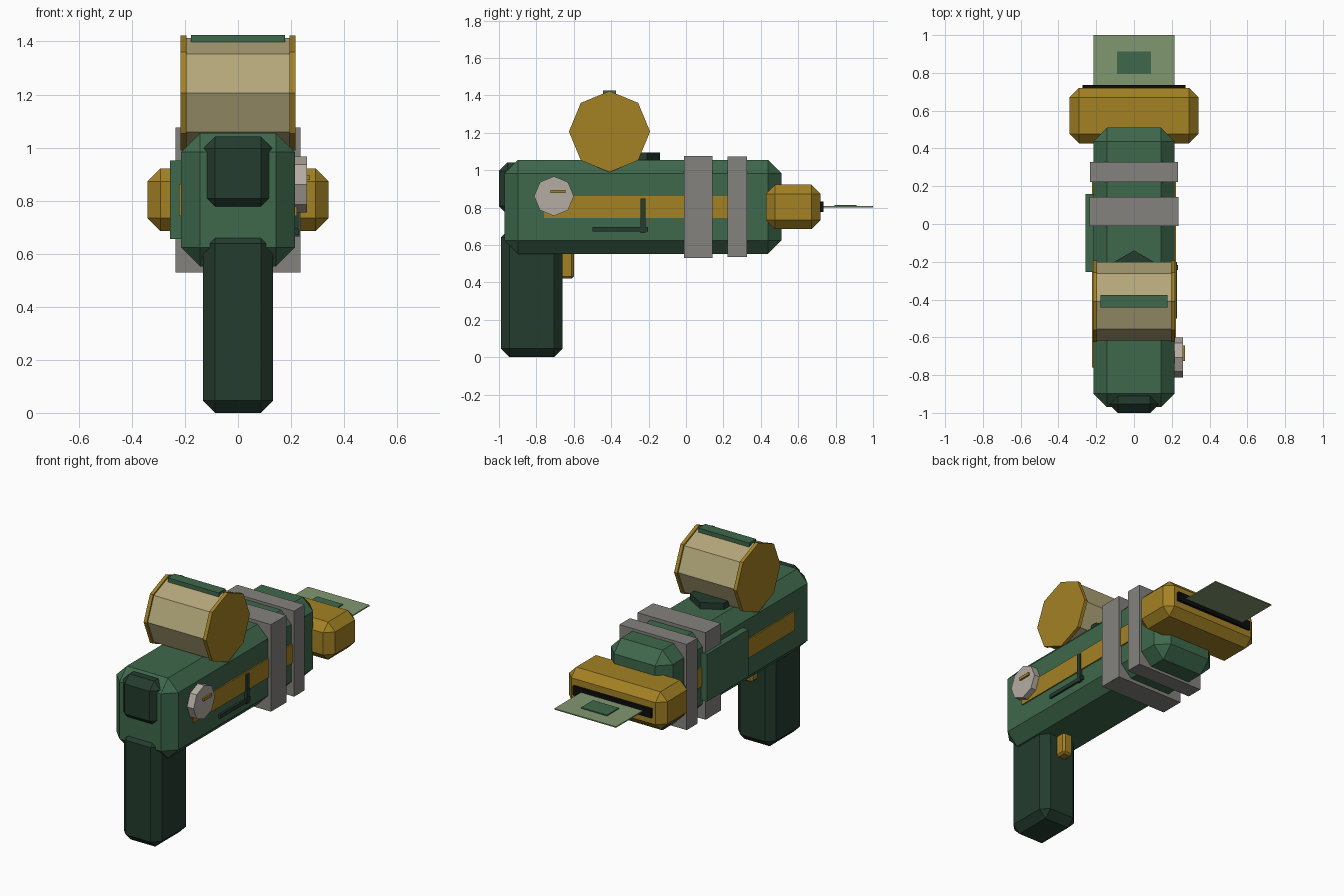
import bpy, bmesh, math
from mathutils import Matrix

if "Cube" in bpy.data.objects:
    bpy.data.objects.remove(bpy.data.objects["Cube"])


def material(name, hex_code):
    srgb = [int(hex_code[i:i + 2], 16) / 255 for i in (0, 2, 4)]
    lin = [c / 12.92 if c < 0.04045 else ((c + 0.055) / 1.055) ** 2.4 for c in srgb]
    m = bpy.data.materials.new(name)
    m.diffuse_color = (*lin, 1)
    m.use_nodes = True
    m.node_tree.nodes["Principled BSDF"].inputs["Base Color"].default_value = m.diffuse_color
    return m


GREEN = material("body_green", "3E684C")
DARK = material("dark_green", "243C2E")
GOLD = material("gold", "A38124")
BEIGE = material("beige", "B3A77A")
GRAY = material("band_gray", "84827E")
SILVER = material("warm_silver", "B4ACA2")
PAPER = material("paper_green", "809870")
BLACK = material("slot_black", "0C0C0C")


def finish(bm, name, mat):
    bmesh.ops.recalc_face_normals(bm, faces=bm.faces)
    mesh = bpy.data.meshes.new(name)
    bm.to_mesh(mesh)
    bm.free()
    mesh.materials.append(mat)
    ob = bpy.data.objects.new(name, mesh)
    bpy.context.collection.objects.link(ob)
    return ob


def box(name, mat, x, y, z, bevel=0):
    """Box from (min, max) ranges, with optional flat chamfer."""
    bm = bmesh.new()
    bmesh.ops.create_cube(bm, size=1)
    for v in bm.verts:
        for i, r in enumerate((x, y, z)):
            v.co[i] = r[0] if v.co[i] < 0 else r[1]
    if bevel:
        bmesh.ops.bevel(bm, geom=bm.edges[:], offset=bevel, segments=1,
                        affect='EDGES', profile=0.5)
    return finish(bm, name, mat)


def prism(name, mat, sides, radius, center, depth, axis, spin=0):
    """Low-poly cylinder along the x or z axis."""
    bm = bmesh.new()
    bmesh.ops.create_cone(bm, cap_ends=True, segments=sides, radius1=radius,
                          radius2=radius, depth=depth)
    mat4 = Matrix.Translation(center)
    if axis == 'X':
        mat4 = mat4 @ Matrix.Rotation(math.pi / 2, 4, 'Y')
    bmesh.ops.transform(bm, verts=bm.verts, matrix=mat4 @ Matrix.Rotation(spin, 4, 'Z'))
    return finish(bm, name, mat)


def sym(w):
    return (-w, w)


# Main housing, rear panel, grip and trigger
box("body", GREEN, sym(0.215), (-0.97, 0.51), (0.552, 1.055), 0.072)
box("rear_panel", DARK, sym(0.132), (-1.0, -0.8), (0.762, 1.042), 0.046)
box("grip", DARK, sym(0.132), (-0.99, -0.66), (0, 0.685), 0.046)
box("trigger", GOLD, sym(0.035), (-0.69, -0.6), (0.42, 0.6), 0.012)

# Gold stripes on both sides
for side, s in (("right", 1), ("left", -1)):
    box(side + "_stripe", GOLD, sorted((s * 0.2, s * 0.223)), (-0.76, 0.26), (0.743, 0.862))

# Bands around the barrel
box("rear_band", GRAY, sym(0.236), (-0.01, 0.143), (0.53, 1.076))
box("front_band", GRAY, sym(0.234), (0.222, 0.327), (0.535, 1.072))

# Cover plate on the left side
box("left_cover", GREEN, (-0.256, -0.2), (-0.253, 0.158), (0.655, 0.952))

# Drum with end caps, top strip and its mount
DRUM = (-0.409, 1.206)
prism("drum", BEIGE, 8, 0.207, (0, *DRUM), 0.40, 'X')
for side, s in (("right", 1), ("left", -1)):
    prism(side + "_drum_cap", GOLD, 8, 0.217, (s * 0.206, *DRUM), 0.022, 'X')
box("drum_strip", GREEN, sym(0.177), (-0.443, -0.375), (1.38, 1.425))
prism("drum_mount", DARK, 6, 0.135, (0, -0.275, 1.065), 0.06, 'Z')

# Muzzle with slot and paper sheet
box("muzzle", GOLD, sym(0.341), (0.427, 0.72), (0.685, 0.922), 0.049)
box("slot", BLACK, sym(0.273), (0.7, 0.736), (0.775, 0.832))
box("paper_sheet", PAPER, sym(0.214), (0.72, 1.0), (0.801, 0.808))
box("paper_patch", GREEN, sym(0.09), (0.793, 0.912), (0.806, 0.814))

# Knob with pointer and lever on the right side
prism("knob", SILVER, 8, 0.106, (0.2325, -0.706, 0.861), 0.055, 'X')
box("knob_pointer", GOLD, (0.25, 0.271), (-0.725, -0.643), (0.877, 0.895))
box("lever_rail", DARK, (0.2, 0.228), (-0.5, -0.202), (0.671, 0.695))
box("lever", DARK, (0.2, 0.232), (-0.243, -0.217), (0.665, 0.848))
